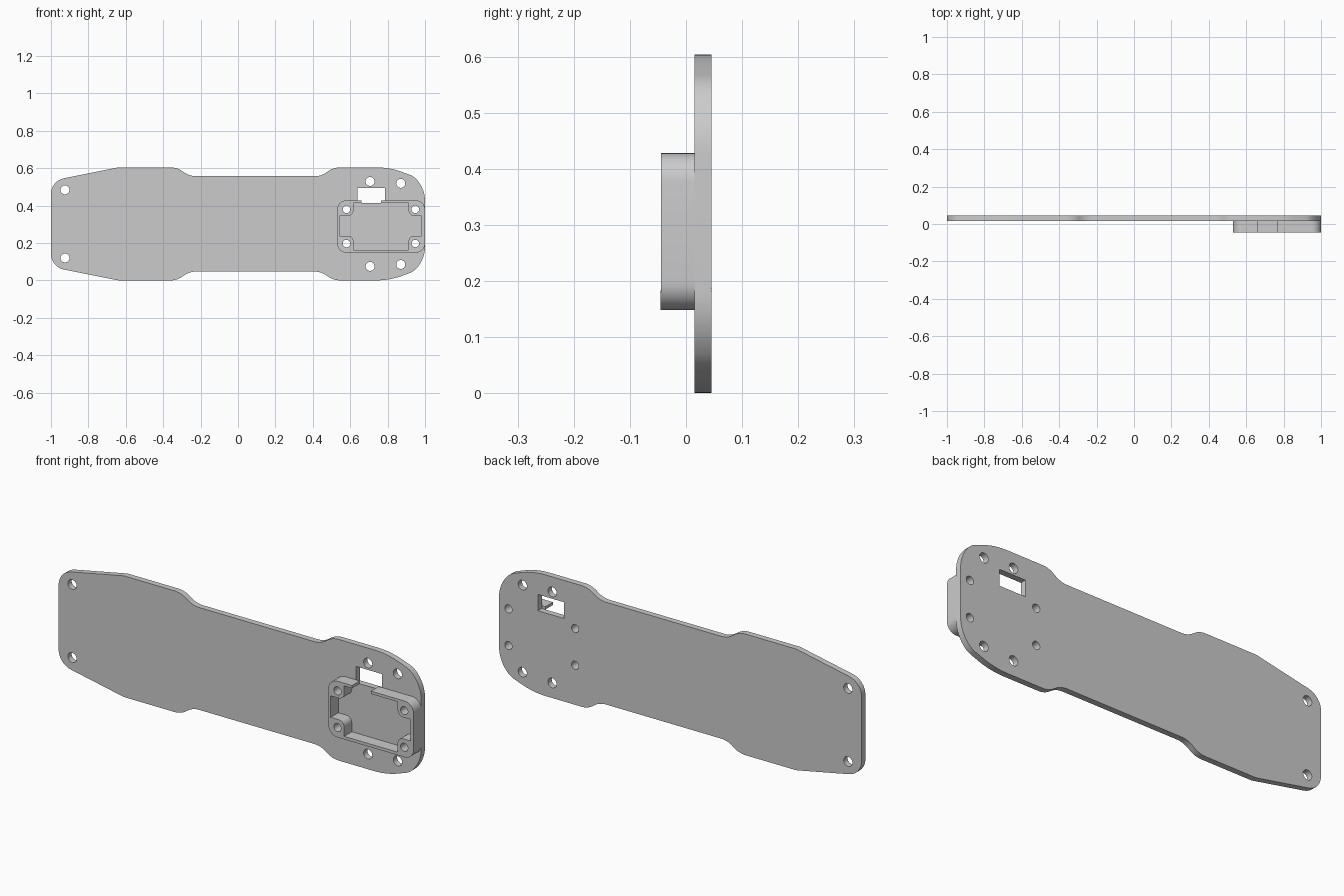
import bpy, bmesh, math
from mathutils import Vector, Matrix

cube = bpy.data.objects.get("Cube")
if cube:
    bpy.data.objects.remove(cube, do_unlink=True)

grey = bpy.data.materials.new("light_grey")
grey.use_nodes = True
colour = (0.6, 0.6, 0.6, 1)
grey.diffuse_color = colour
grey.node_tree.nodes["Principled BSDF"].inputs["Base Color"].default_value = colour


def arc(x, z, r, start, sweep, n):
    return [Vector((x + r * math.cos(start + sweep * k / n),
                    z + r * math.sin(start + sweep * k / n))) for k in range(n + 1)]


def circle(x, z, r):
    return arc(x, z, r, 0, math.tau, 32)[:-1]


def rounded(corners):
    """Closed path from (x, z, radius) corners, each replaced by an arc."""
    path = []
    for i, (x, z, r) in enumerate(corners):
        p = Vector((x, z))
        if r == 0:
            path.append(p)
            continue
        a = (Vector(corners[i - 1][:2]) - p).normalized()
        b = (Vector(corners[(i + 1) % len(corners)][:2]) - p).normalized()
        half = math.acos(a.dot(b)) / 2
        centre = p + (a + b).normalized() * (r / math.sin(half))
        reach = r / math.tan(half)
        first, last = p + a * reach - centre, p + b * reach - centre
        start = math.atan2(first.y, first.x)
        turn = math.atan2(last.y, last.x) - start
        sweep = (turn + math.pi) % math.tau - math.pi
        path += arc(centre.x, centre.y, r, start, sweep, 8)
    return path


def slab(name, paths, y_front, y_back):
    """Extrude an outline with holes between two depths."""
    curve = bpy.data.curves.new(name, "CURVE")
    curve.dimensions = "2D"
    curve.fill_mode = "BOTH"
    curve.extrude = (y_back - y_front) / 2
    for path in paths:
        spline = curve.splines.new("POLY")
        spline.points.add(len(path) - 1)
        for point, v in zip(spline.points, path):
            point.co = (v.x, v.y, 0, 1)
        spline.use_cyclic_u = True
    obj = bpy.data.objects.new(name, curve)
    bpy.context.collection.objects.link(obj)
    bpy.ops.object.select_all(action="DESELECT")
    obj.select_set(True)
    bpy.context.view_layer.objects.active = obj
    bpy.ops.object.convert(target="MESH")
    obj = bpy.context.object
    # Stand the slab upright and weld caps to sides
    bm = bmesh.new()
    bm.from_mesh(obj.data)
    bm.transform(Matrix.Translation((0, (y_front + y_back) / 2, 0))
                 @ Matrix.Rotation(math.pi / 2, 4, "X"))
    bmesh.ops.remove_doubles(bm, verts=bm.verts, dist=0.0001)
    bmesh.ops.recalc_face_normals(bm, faces=bm.faces)
    bm.to_mesh(obj.data)
    bm.free()
    obj.data.materials.clear()
    obj.data.materials.append(grey)
    bpy.ops.object.shade_smooth_by_angle(angle=math.radians(30))


# Base plate: upper half outline mirrored about the middle line
MID = 0.302
upper = [(-1, 0.23, 0.085), (-0.64, 0.302, 0.1), (-0.325, 0.302, 0.11),
         (-0.26, 0.255, 0.11), (0.445, 0.255, 0.11), (0.51, 0.302, 0.11),
         (0.81, 0.302, 0.4), (0.94, 0.255, 0.1), (1, 0.185, 0.17)]
outline = [(x, MID + h, r) for x, h, r in upper]
outline += [(x, MID - h, r) for x, h, r in reversed(upper)]

mount_holes = [circle(x, MID + s * h, 0.024)
               for x, h in ((-0.925, 0.182), (0.706, 0.227), (0.87, 0.217))
               for s in (1, -1)]
screw_holes = [circle(x, z, 0.02) for x in (0.58, 0.948) for z in (0.197, 0.38)]
slot = rounded([(0.64, 0.414, 0), (0.785, 0.414, 0), (0.785, 0.495, 0), (0.64, 0.495, 0)])
slab("base_plate", [rounded(outline), slot] + mount_holes + screw_holes, 0.015, 0.045)

# Housing wall: outer outline joined to the cavity through the cable notch
L, R, B, T = 0.53, 1.0, 0.148, 0.428          # outer limits
l, r, b, t = 0.543, 0.982, 0.163, 0.414       # cavity limits
pl, pr, pb, pt = 0.617, 0.912, 0.238, 0.345   # corner post limits
n0, n1 = 0.66, 0.765                          # notch sides
outer = [(n0, T, 0), (L, T, 0.05), (L, B, 0.05), (R, B, 0.05), (R, T, 0.05), (n1, T, 0)]
cavity = [(n1, t, 0), (pr, t, 0), (pr, pt, 0.03), (r, pt, 0), (r, pb, 0), (pr, pb, 0.03),
          (pr, b, 0), (pl, b, 0), (pl, pb, 0.03), (l, pb, 0), (l, pt, 0), (pl, pt, 0.03),
          (pl, t, 0), (n0, t, 0)]
slab("housing_wall", [rounded(outer + cavity)] + screw_holes, -0.045, 0.015)
